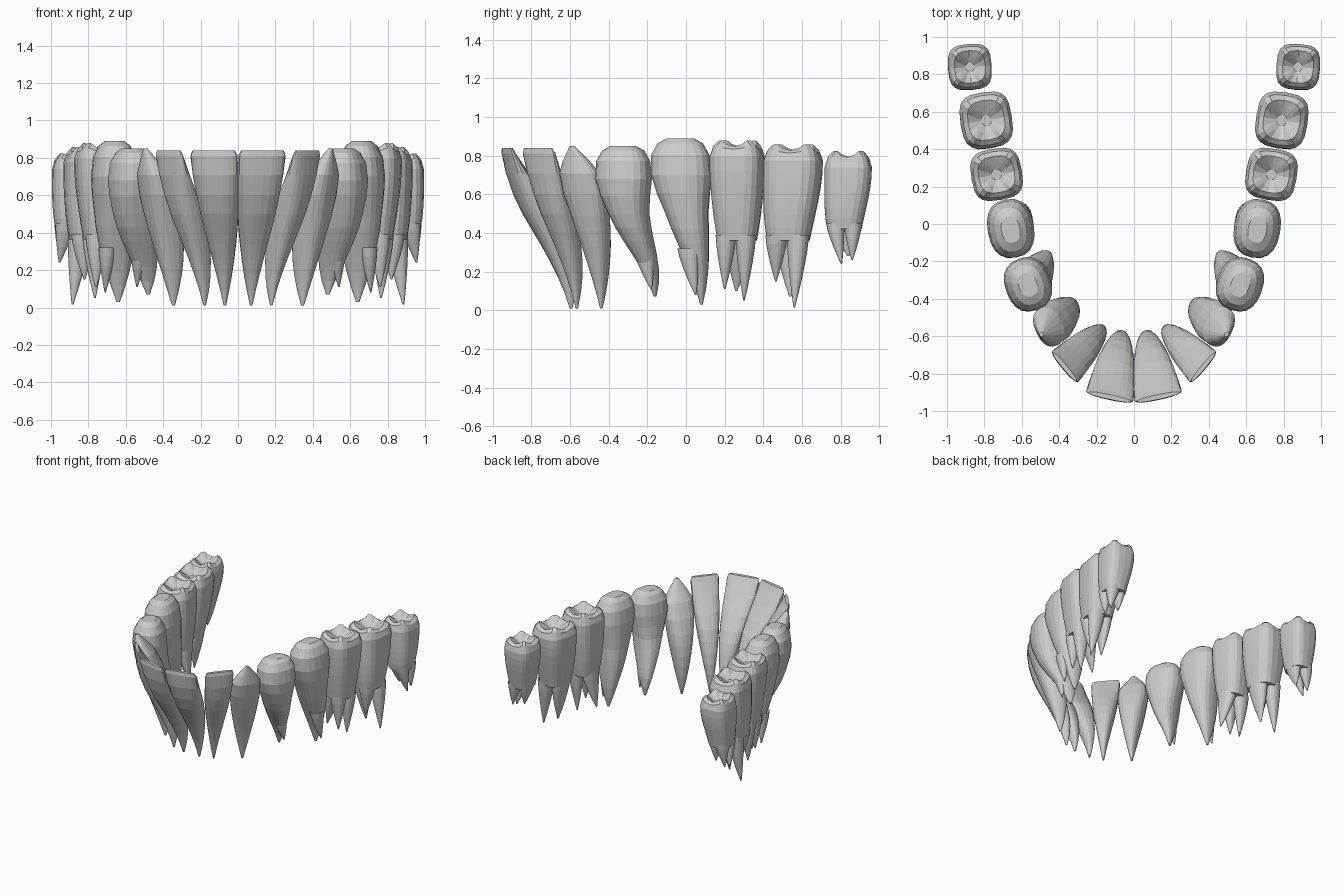
import bpy, bmesh
from math import sin, cos, pi, radians, copysign

if "Cube" in bpy.data.objects:
    bpy.data.objects.remove(bpy.data.objects["Cube"])

N = 20


def ring(bm, z, x, y, hw, hd, ang, e=2.4, cusp=0.0, side=1):
    """Superellipse loop; hw runs along the arch, hd across it."""
    c, s = cos(radians(ang)), sin(radians(ang))
    out = []
    for i in range(N):
        t = 2 * pi * i / N
        u = hw * copysign(abs(cos(t)) ** (2 / e), cos(t))
        v = hd * copysign(abs(sin(t)) ** (2 / e), sin(t))
        out.append(bm.verts.new((side * (x + u * c + v * s), y + u * s - v * c,
                                 z - cusp * cos(4 * t))))
    return out


def loft(bm, rings, cap_top=True):
    for a, b in zip(rings, rings[1:]):
        for i in range(N):
            j = (i + 1) % N
            bm.faces.new((a[i], a[j], b[j], b[i]))
    for r, on in ((rings[0], cap_top), (rings[-1], True)):
        if on:
            m = bm.verts.new(sum((v.co for v in r), r[0].co * 0) / N)
            for i in range(N):
                bm.faces.new((r[i], r[(i + 1) % N], m))


def finish(bm, name):
    bmesh.ops.recalc_face_normals(bm, faces=bm.faces)
    me = bpy.data.meshes.new(name)
    bm.to_mesh(me)
    bm.free()
    bpy.context.collection.objects.link(bpy.data.objects.new(name, me))


def root(bm, start, tip, hw, hd, ang, side):
    """Tapered root bending from the crown body to its tip."""
    rs = []
    for i in range(6):
        t = i / 5
        x, y = (start[k] + (tip[k] - start[k]) * t ** 1.2 for k in (0, 1))
        taper = 1 - .93 * t ** 1.4
        rs.append(ring(bm, start[2] + (tip[2] - start[2]) * t, x, y,
                       hw * taper, hd * taper, ang, 2.2, 0, side))
    loft(bm, rs, False)


def single_tooth(name, crown, tip, size, ang, bend, profile, side, fork=None):
    """Crown profile (depth fraction, width, thickness), then a tapering root."""
    rows = list(profile)
    d0, kw, kd = rows[-1]
    for i in range(1, 7):
        u = i / 6
        rows.append((d0 + (1 - d0) * u, kw * (1 - .94 * u ** 1.1),
                     kd * (1 - .92 * u ** 1.7)))
    bm = bmesh.new()
    rs = []
    for d, w, t in rows:
        m = sin(pi / 2 * d) ** bend
        x, y = (crown[k] + (tip[k] - crown[k]) * m for k in (0, 1))
        z = crown[2] + (tip[2] - crown[2]) * d
        rs.append(ring(bm, z, x, y, size[0] * w, size[1] * t, ang, 2.4, 0, side))
    loft(bm, rs)
    if fork:
        f = [tip[k] + fork[k] for k in range(3)]
        root(bm, (f[0] - .01, f[1] - .04, .32), f, .055, .045, ang, side)
    finish(bm, name)


def molar(name, x, y, ang, hw, hd, top, neck, shift, tips, side):
    """Cusped crown, tapered body and three roots."""
    bm = bmesh.new()
    sx, sy = shift
    # Chewing surface, from the central pit out to the rim
    rs = [ring(bm, top - .05 + .05 * k, x, y, hw * (.2 + .5 * k), hd * (.2 + .5 * k),
               ang, 2 + .8 * k, .017 * k, side) for k in (0, .5, 1)]
    rs.append(ring(bm, top - .02, x, y, hw * .88, hd * .88, ang, 3, .012, side))
    # Walls, narrowing down to the neck
    for i in range(7):
        t = i / 6
        k = .985 + .1 * t - .365 * t ** 1.7
        m = t * t * (3 - 2 * t)
        rs.append(ring(bm, top - .07 + (neck - top + .07) * t, x + sx * m, y + sy * m,
                       hw * k, hd * k, ang, 3.2 - .6 * t, 0, side))
    loft(bm, rs)
    c, s = cos(radians(ang)), sin(radians(ang))
    for (u, v, w, d), tip in zip(((-.37, .28, .38, .45), (.37, .28, .38, .45),
                                  (0, -.4, .55, .36)), tips):
        u, v = u * hw, v * hd
        root(bm, (x + sx + u * c + v * s, y + sy + u * s - v * c, neck + .03),
             tip, w * hw, d * hd, ang, side)
    finish(bm, name)


# Crown profiles: blade, point and dome
blade = ((0, .9, .14), (.035, 1, .26), (.16, .96, .6), (.29, .88, .88), (.41, .78, 1))
point = ((0, .1, .12), (.09, .62, .47), (.17, .95, .77), (.3, 1, .95), (.43, .85, 1))
dome = ((0, .45, .4), (.03, .75, .66), (.1, .96, .9), (.22, 1, 1), (.33, .87, .98),
        (.45, .7, .92))

for side, label in ((1, "left_"), (-1, "right_")):
    single_tooth(label + "central_incisor", (.13, -.925, .84), (.07, -.595, .01),
                 (.129, .09), 12, 1.3, blade, side)
    single_tooth(label + "lateral_incisor", (.37, -.765, .84), (.178, -.565, .01),
                 (.108, .085), 50, 1.3, blade, side)
    single_tooth(label + "canine", (.495, -.59, .85), (.345, -.438, .01),
                 (.114, .095), 65, 1, point, side)
    single_tooth(label + "first_premolar", (.568, -.325, .85), (.48, -.16, .07),
                 (.145, .122), 70, 4, dome, side, (.06, -.02, .04))
    single_tooth(label + "second_premolar", (.66, -.03, .89), (.64, .08, .03),
                 (.158, .124), 80, 2.7, dome, side, (.07, -.03, .05))
    molar(label + "first_molar", .735, .265, 80, .14, .138, .865, .36, (-.01, 0),
          ((.76, .2, .11), (.765, .3, .05), (.62, .26, .1)), side)
    molar(label + "second_molar", .79, .555, 81, .152, .14, .845, .36, (.01, -.025),
          ((.82, .465, .15), (.885, .56, .015), (.77, .54, .07)), side)
    molar(label + "third_molar", .877, .84, 86, .124, .118, .81, .42, (.015, -.02),
          ((.955, .805, .24), (.95, .86, .26), (.86, .84, .28)), side)
